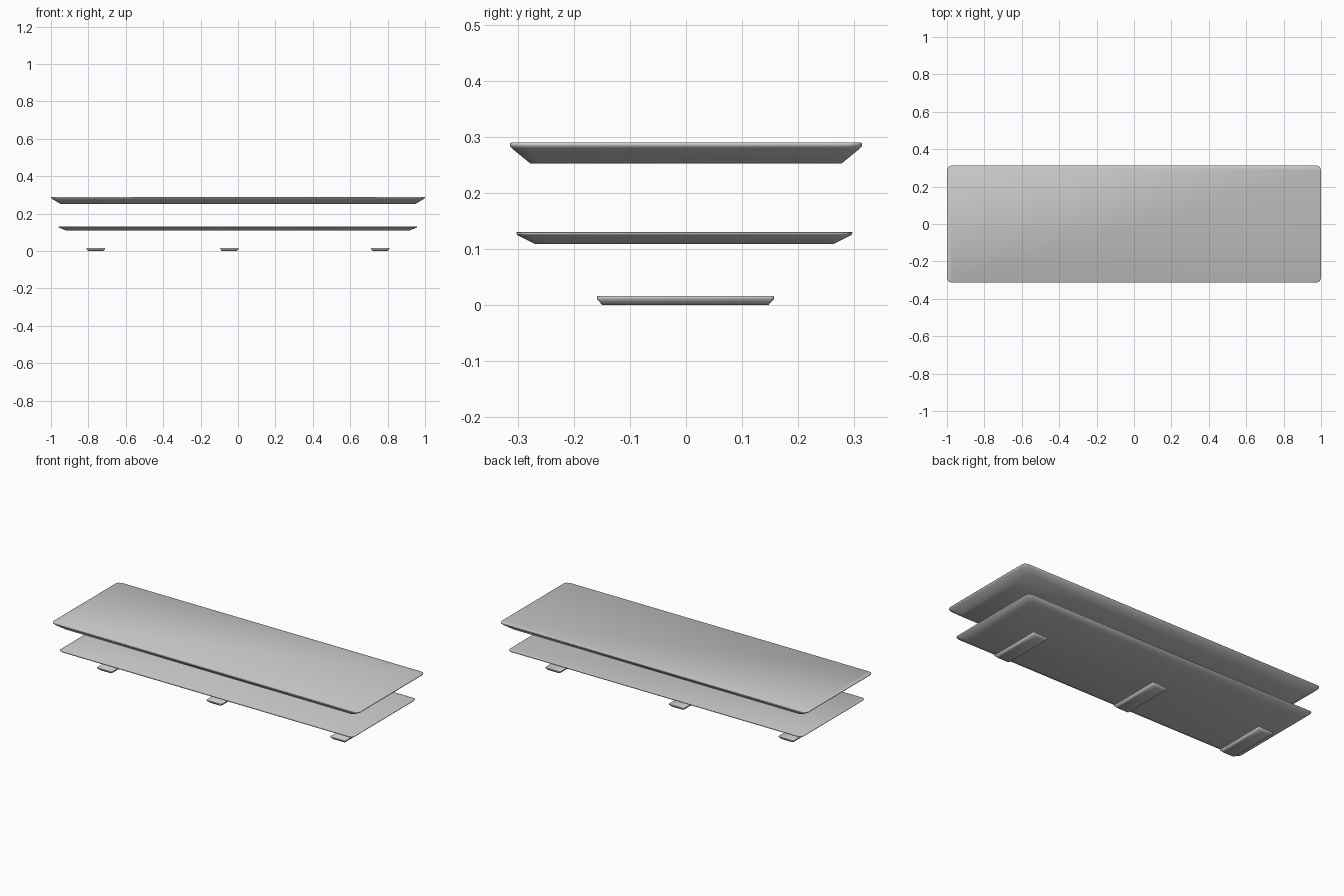
import bpy, bmesh

if "Cube" in bpy.data.objects:
    bpy.data.objects.remove(bpy.data.objects["Cube"])


def ring(bm, cx, cy, hx, hy, c, z):
    """Rectangle outline with clipped corners."""
    pts = [(hx - c, -hy), (hx - 0.3 * c, -hy + 0.3 * c), (hx, -hy + c)]
    right = pts + [(x, -y) for x, y in reversed(pts)]
    outline = right + [(-x, -y) for x, y in right]
    return [bm.verts.new((cx + x, cy + y, z)) for x, y in outline]


def slab(name, center, half, corner, levels):
    """Loft a plate through levels of (z, x inset, y inset), bottom to top."""
    bm = bmesh.new()
    rings = [ring(bm, *center, half[0] - ix, half[1] - iy, corner, z)
             for z, ix, iy in levels]
    for low, high in zip(rings, rings[1:]):
        n = len(low)
        for i in range(n):
            j = (i + 1) % n
            bm.faces.new((low[i], low[j], high[j], high[i]))
    bm.faces.new(rings[0][::-1])
    bm.faces.new(rings[-1])
    bmesh.ops.recalc_face_normals(bm, faces=bm.faces)
    for f in bm.faces:
        f.smooth = True
    mesh = bpy.data.meshes.new(name)
    bm.to_mesh(mesh)
    bm.free()
    obj = bpy.data.objects.new(name, mesh)
    bpy.context.collection.objects.link(obj)
    return obj


# Upper plate with a wide sloped underside
slab("upper_plate", (0, 0), (1.0, 0.314), 0.025,
     [(0.252, 0.05, 0.037), (0.279, 0.006, 0.004), (0.284, 0, 0),
      (0.288, 0, 0), (0.29, 0.003, 0.003)])

# Thinner lower plate
slab("lower_plate", (-0.001, -0.003), (0.959, 0.3), 0.022,
     [(0.109, 0.044, 0.034), (0.125, 0.003, 0.002), (0.129, 0, 0),
      (0.13, 0.002, 0.002)])

# Three narrow feet
for side, x in (("left", -0.76), ("middle", -0.046), ("right", 0.76)):
    slab("foot_" + side, (x, -0.001), (0.05, 0.158), 0.006,
         [(0.0, 0.01, 0.01), (0.011, 0, 0), (0.015, 0, 0),
          (0.016, 0.001, 0.001)])
